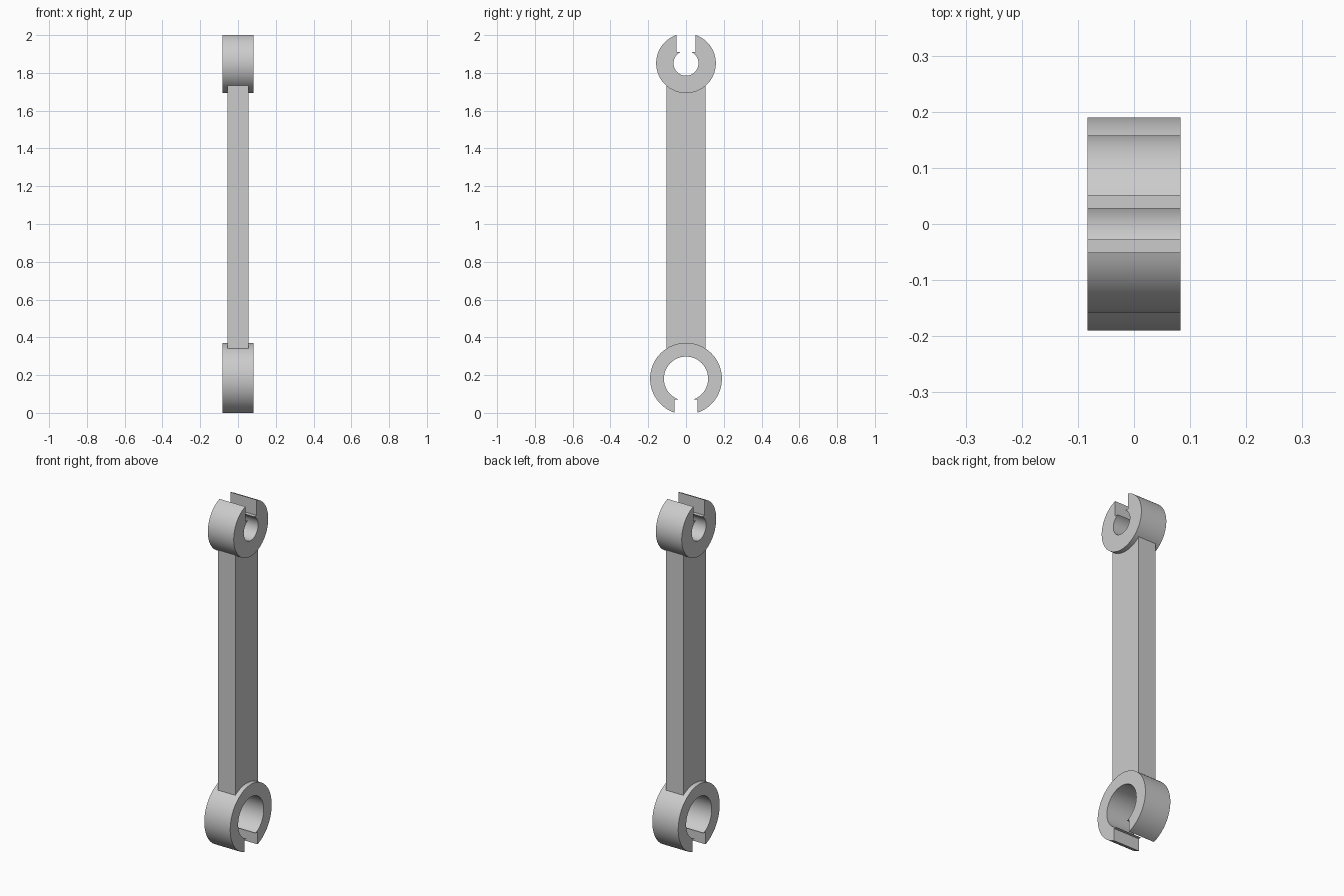
import bpy, bmesh, math

cube = bpy.data.objects.get("Cube")
if cube:
    bpy.data.objects.remove(cube, do_unlink=True)

grey = bpy.data.materials.new("Plain grey")
grey.use_nodes = True
COLOUR = (0.6, 0.6, 0.6, 1)
grey.diffuse_color = COLOUR
grey.node_tree.nodes["Principled BSDF"].inputs["Base Color"].default_value = COLOUR


def extrude_profile(name, outline, half_width):
    """Make a solid from a closed (y, z) outline, extruded across x."""
    bm = bmesh.new()
    face = bm.faces.new([bm.verts.new((-half_width, y, z)) for y, z in outline])
    result = bmesh.ops.extrude_face_region(bm, geom=[face])
    moved = [v for v in result["geom"] if isinstance(v, bmesh.types.BMVert)]
    bmesh.ops.translate(bm, verts=moved, vec=(2 * half_width, 0, 0))
    bmesh.ops.recalc_face_normals(bm, faces=bm.faces)
    mesh = bpy.data.meshes.new(name)
    bm.to_mesh(mesh)
    bm.free()
    mesh.materials.append(grey)
    obj = bpy.data.objects.new(name, mesh)
    bpy.context.collection.objects.link(obj)
    return obj


def arc(radius, start, end, steps):
    angles = [start + (end - start) * i / steps for i in range(steps + 1)]
    return [(radius * math.sin(a), radius * math.cos(a)) for a in angles]


def open_ring(name, centre, outer, inner, slot, floor, up):
    """Ring with a square slot cut down to a narrow ledge above the bore."""
    a = math.asin(slot / outer)
    b = math.acos(floor / inner)
    full = 2 * math.pi
    points = arc(outer, a, full - a, 72)
    points += [(-slot, floor)]
    points += arc(inner, full - b, b, 48)
    points += [(slot, floor)]
    outline = [(y, centre + up * z) for y, z in points]
    obj = extrude_profile(name, outline, 0.083)
    bpy.ops.object.select_all(action="DESELECT")
    obj.select_set(True)
    bpy.context.view_layer.objects.active = obj
    bpy.ops.object.shade_smooth_by_angle(angle=math.radians(30))


# Clip ends, opening upward and downward
open_ring("upper_clip", 1.851, 0.158, 0.066, 0.051, 0.06, 1)
open_ring("lower_clip", 0.181, 0.19, 0.117, 0.06, 0.109, -1)

# Flat connecting bar, with its ends buried in the clips
bar = [(-0.104, 0.335), (0.104, 0.335), (0.104, 1.738), (-0.104, 1.738)]
extrude_profile("connecting_bar", bar, 0.056)
